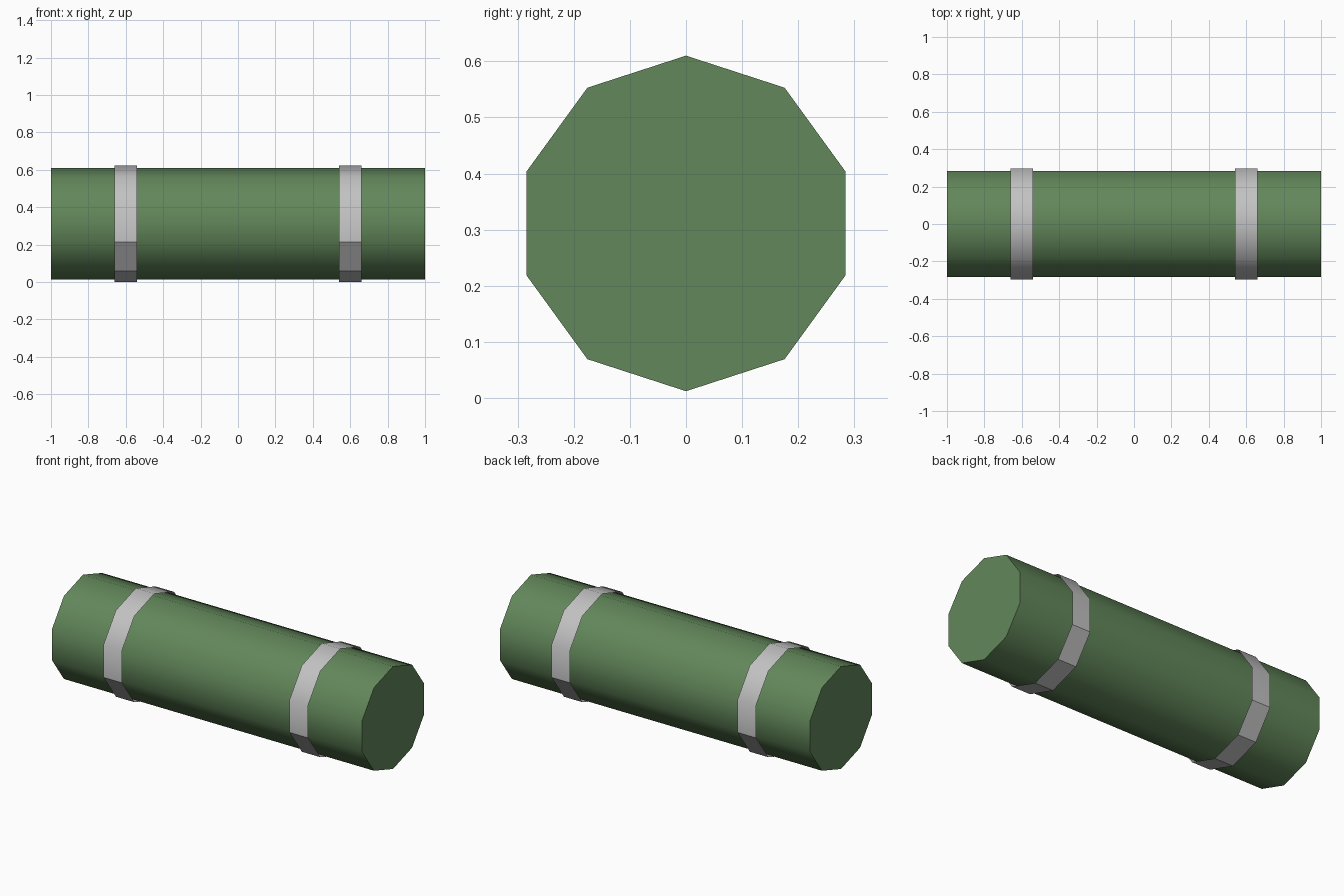
import bpy, bmesh, math

cube = bpy.data.objects.get("Cube")
if cube:
    bpy.data.objects.remove(cube)

SIDES = 10
CENTRE_Z = 0.311


def material(name, rgb):
    mat = bpy.data.materials.new(name)
    mat.use_nodes = True
    mat.diffuse_color = (*rgb, 1)
    bsdf = next(n for n in mat.node_tree.nodes if n.type == 'BSDF_PRINCIPLED')
    bsdf.inputs["Base Color"].default_value = (*rgb, 1)
    bsdf.inputs["Roughness"].default_value = 0.8
    return mat


def tube(name, x, radius, width, mat, caps, is_sharp):
    """Ten-sided tube along x with a corner pointing straight up."""
    bm = bmesh.new()
    rings = []
    for end in (-0.5, 0.5):
        ring = []
        for i in range(SIDES):
            a = math.tau * i / SIDES
            ring.append(bm.verts.new((end * width, radius * math.sin(a), radius * math.cos(a))))
        rings.append(ring)
    for i in range(SIDES):
        j = (i + 1) % SIDES
        bm.faces.new((rings[0][i], rings[0][j], rings[1][j], rings[1][i])).smooth = True
    if caps:
        for ring in rings:
            bm.faces.new(ring)
        bmesh.ops.recalc_face_normals(bm, faces=bm.faces)
    else:
        # open strip: turn any face that points at the axis
        bm.normal_update()
        for f in bm.faces:
            if f.normal.dot(f.calc_center_median()) < 0:
                f.normal_flip()
    for e in bm.edges:
        e.smooth = not is_sharp(e)
    mesh = bpy.data.meshes.new(name)
    bm.to_mesh(mesh)
    bm.free()
    mesh.materials.append(mat)
    obj = bpy.data.objects.new(name, mesh)
    obj.location = (x, 0, CENTRE_Z)
    bpy.context.collection.objects.link(obj)
    return obj


def runs_round(e):
    return abs(e.verts[0].co.x - e.verts[1].co.x) < 0.001


def on_underside(e):
    return not runs_round(e) and e.verts[0].co.z < 0


green = material("moss green", (0.122, 0.242, 0.102))
grey = material("light grey", (0.54, 0.54, 0.54))

# Main cylinder, smooth round the side with crisp end caps
tube("body", 0, 0.299, 2.0, green, True, runs_round)

# Thin open straps, smooth above and faceted underneath
for side, x in (("left", 0.6), ("right", -0.6)):
    tube(side + "_strap", x, 0.311, 0.12, grey, False, on_underside)
